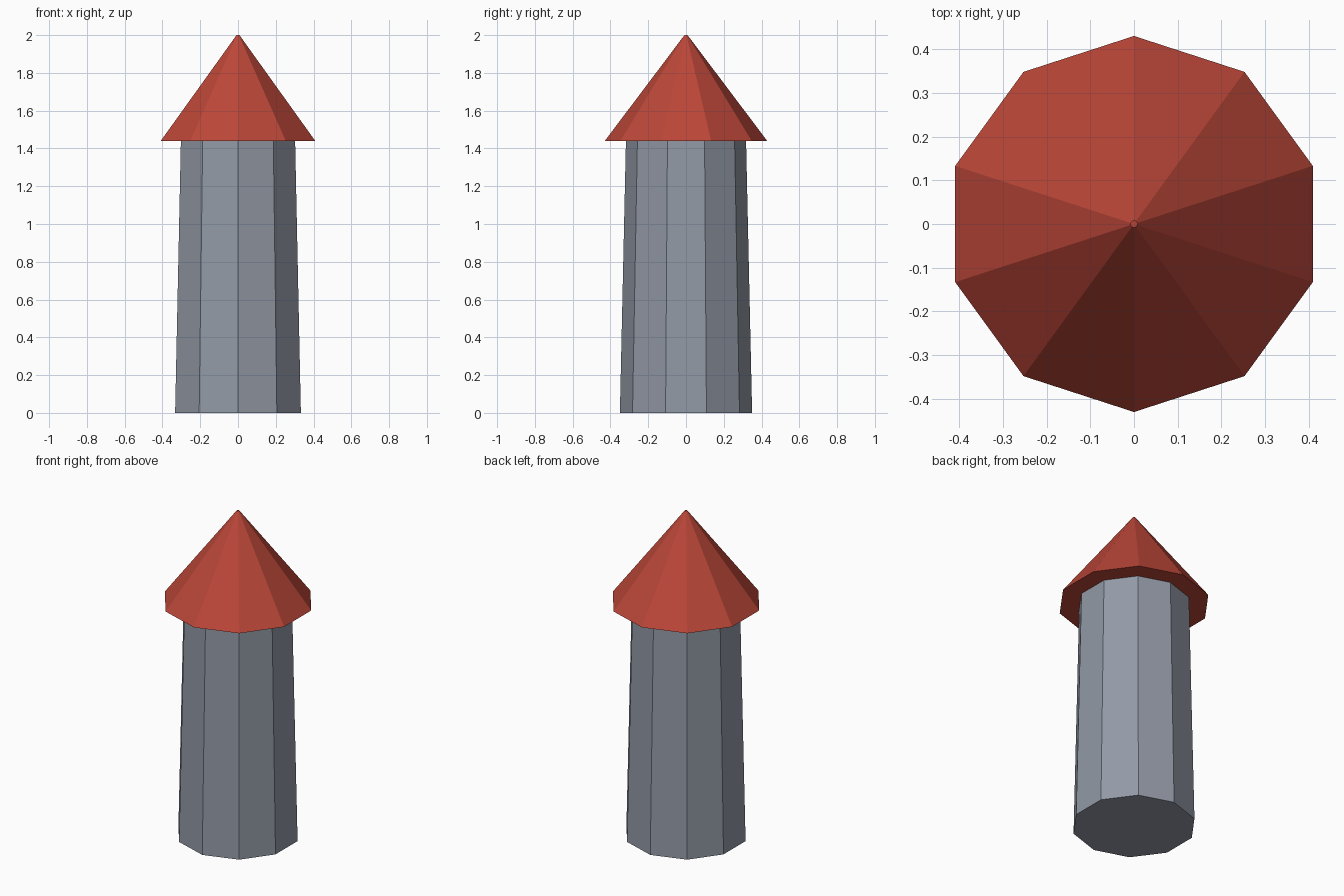
import bpy
from math import pi

cube = bpy.data.objects.get("Cube")
if cube:
    bpy.data.objects.remove(cube, do_unlink=True)

SIDES = 10
EAVES = 1.44
TOP = 2.0


def flat_material(name, colour):
    mat = bpy.data.materials.new(name)
    mat.use_nodes = True
    mat.diffuse_color = colour
    mat.node_tree.nodes["Principled BSDF"].inputs["Base Color"].default_value = colour
    return mat


def tapered_prism(name, bottom_radius, top_radius, bottom, top, mat):
    # Closed ten-sided frustum with corners on the y axis
    bpy.ops.mesh.primitive_cone_add(
        vertices=SIDES, radius1=bottom_radius, radius2=top_radius,
        depth=top - bottom, location=(0, 0, (bottom + top) / 2))
    obj = bpy.context.object
    obj.name = name
    obj.data.materials.append(mat)
    bpy.ops.object.shade_flat()
    return obj


stone = flat_material("grey stone", (0.29, 0.32, 0.38, 1))
tile = flat_material("red roof tile", (0.50, 0.062, 0.04, 1))

# Tapering tower shaft
tapered_prism("tower_shaft", 0.35, 0.318, 0, EAVES, stone)

# Pointed roof with a tiny blunt tip and a closed underside
tapered_prism("pointed_roof", 0.43, 0.008, EAVES, TOP, tile)
